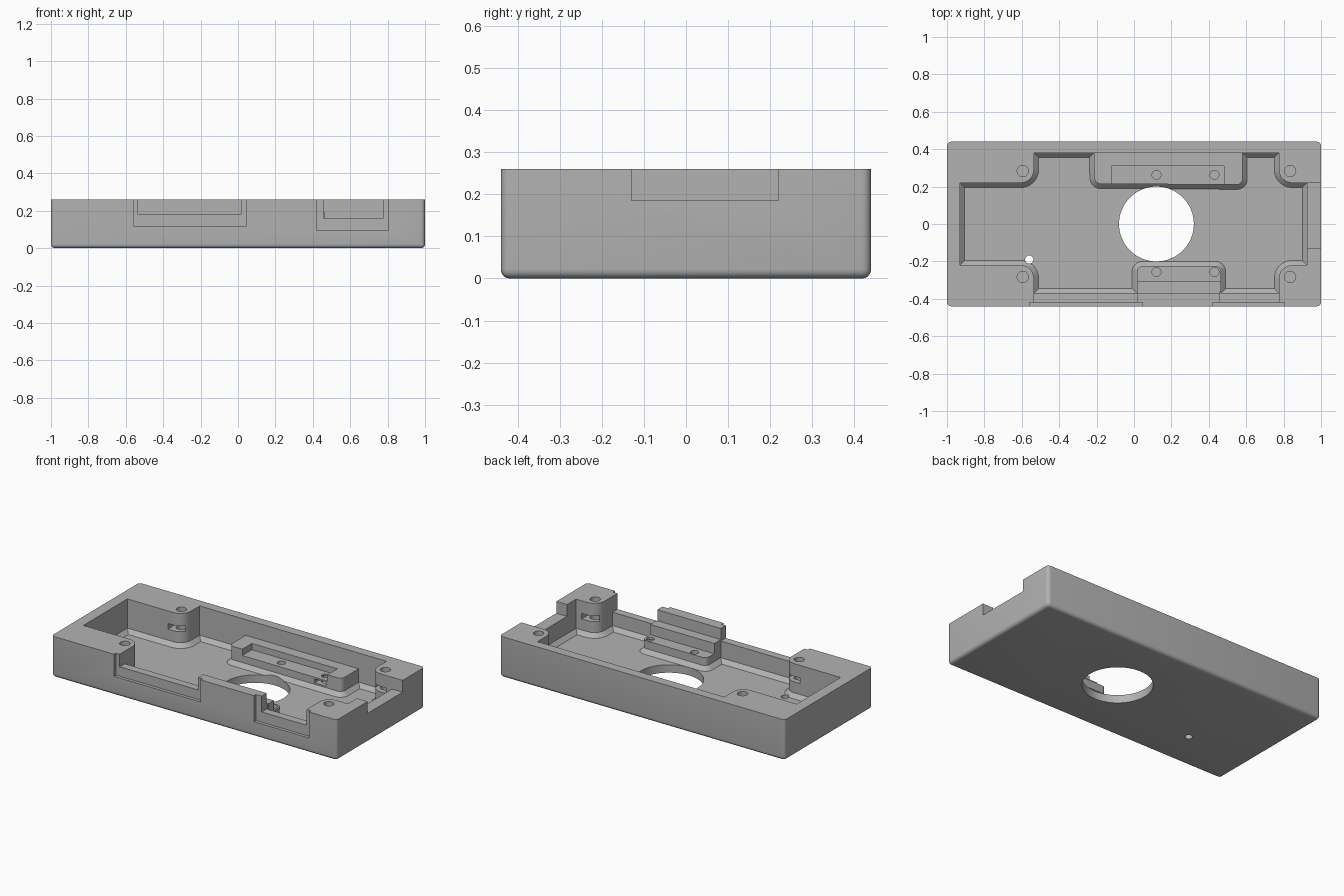
import bpy, bmesh, math
from mathutils import Vector

if "Cube" in bpy.data.objects:
    bpy.data.objects.remove(bpy.data.objects["Cube"])

GREY = (0.45, 0.45, 0.45, 1)
mat = bpy.data.materials.new("plain_grey")
mat.use_nodes = True
mat.diffuse_color = GREY
mat.node_tree.nodes["Principled BSDF"].inputs["Base Color"].default_value = GREY

TOP, ABOVE = 0.26, 0.32
FLOOR, CHAMFER = 0.05, 0.025


def to_object(name, bm):
    bmesh.ops.recalc_face_normals(bm, faces=bm.faces)
    mesh = bpy.data.meshes.new(name)
    bm.to_mesh(mesh)
    bm.free()
    mesh.materials.append(mat)
    obj = bpy.data.objects.new(name, mesh)
    bpy.context.collection.objects.link(obj)
    return obj


def prism(outline, z0, z1):
    bm = bmesh.new()
    face = bm.faces.new([bm.verts.new((x, y, z0)) for x, y in outline])
    new = bmesh.ops.extrude_face_region(bm, geom=[face])["geom"]
    bmesh.ops.translate(bm, vec=(0, 0, z1 - z0),
                        verts=[g for g in new if isinstance(g, bmesh.types.BMVert)])
    bmesh.ops.recalc_face_normals(bm, faces=bm.faces)
    return bm


def rect(x0, x1, y0, y1):
    return [(x0, y0), (x1, y0), (x1, y1), (x0, y1)]


def circle(x, y, r, n=24):
    return [(x + r * math.cos(math.tau * i / n), y + r * math.sin(math.tau * i / n))
            for i in range(n)]


def rounded(corners, steps=8):
    """Replace every (x, y, radius) corner of right angles by an arc."""
    out = []
    for i, (x, y, r) in enumerate(corners):
        p = Vector((x, y))
        if r == 0:
            out.append((x, y))
            continue
        a = (Vector(corners[i - 1][:2]) - p).normalized() * r
        b = (Vector(corners[(i + 1) % len(corners)][:2]) - p).normalized() * r
        for k in range(steps + 1):
            t = math.pi / 2 * k / steps
            out.append(tuple(p + a * (1 - math.sin(t)) + b * (1 - math.cos(t))))
    return out


def bottom_edges(bm, z):
    return [e for e in bm.edges if all(abs(v.co.z - z) < 1e-5 for v in e.verts)]


def cut(body, bm):
    cutter = to_object("cutter", bm)
    cutter.hide_render = True
    mod = body.modifiers.new("cut", 'BOOLEAN')
    mod.operation, mod.solver, mod.object = 'DIFFERENCE', 'EXACT', cutter
    bpy.context.view_layer.objects.active = body
    bpy.ops.object.modifier_apply(modifier=mod.name)
    bpy.data.objects.remove(cutter)


# Outer tray with rounded lower and upright edges
bm = prism(rect(-1, 1, -0.44, 0.44), 0, TOP)
edges = [e for e in bm.edges if min(v.co.z for v in e.verts) < 0.01]
bmesh.ops.bevel(bm, geom=edges, offset=0.022, segments=5, profile=0.5, affect='EDGES')
tray = to_object("enclosure_tray", bm)

# Main cavity, leaving four posts and two mounting blocks
cavity = [
    (-0.93, -0.22, 0), (-0.535, -0.22, 0.07), (-0.535, -0.37, 0), (0.015, -0.37, 0),
    (0.015, -0.225, 0.03), (0.465, -0.225, 0.03), (0.465, -0.37, 0), (0.775, -0.37, 0),
    (0.775, -0.22, 0.07), (0.925, -0.22, 0), (0.925, 0.22, 0), (0.775, 0.22, 0.07),
    (0.775, 0.38, 0), (0.58, 0.38, 0), (0.58, 0.21, 0.03), (-0.21, 0.215, 0.03),
    (-0.215, 0.38, 0), (-0.535, 0.38, 0), (-0.535, 0.22, 0.07), (-0.93, 0.22, 0)]
bm = prism(rounded(cavity), FLOOR, ABOVE)
bmesh.ops.bevel(bm, geom=bottom_edges(bm, FLOOR), offset=CHAMFER, segments=1,
                affect='EDGES', clamp_overlap=False)
cut(tray, bm)

# Box cuts: x0, x1, y0, y1, z0
for x0, x1, y0, y1, z0 in [
        (-0.25, 0.62, 0.15, 0.38, 0.16),      # back block top
        (-0.12, 0.48, 0.15, 0.31, 0.12),      # back block seat
        (-0.02, 0.5, -0.37, -0.18, 0.19),     # front block top
        (-0.02, 0.5, -0.305, -0.18, 0.125),   # front block seat
        (-0.56, 0.045, -0.5, -0.42, 0.12),    # wide front port, outer step
        (-0.535, 0.015, -0.5, -0.36, 0.18),   # wide front port
        (0.42, 0.805, -0.5, -0.42, 0.095),    # small front port, outer step
        (0.46, 0.775, -0.5, -0.36, 0.16),     # small front port
        (0.9, 1.1, -0.13, 0.22, 0.185)]:      # side port
    cut(tray, prism(rect(x0, x1, y0, y1), z0, ABOVE))

# Floor openings
cut(tray, prism(circle(0.12, 0, 0.2, 64), -0.1, 0.1))
cut(tray, prism(circle(-0.56, -0.19, 0.022), -0.1, 0.1))

# Post screw holes with nut slots facing inward
for x in (-0.595, 0.835):
    for side in (-1, 1):
        cut(tray, prism(circle(x, side * 0.283, 0.03), 0.1, ABOVE))
        y0, y1 = sorted((side * 0.19, side * 0.325))
        cut(tray, prism(rect(x - 0.05, x + 0.05, y0, y1), 0.145, 0.18))

# Block screw holes
for x in (0.12, 0.43):
    for y in (-0.257, 0.263):
        cut(tray, prism(circle(x, y, 0.024), 0.075, 0.2))

# Block nut slots
cut(tray, prism(rect(0.39, 0.47, 0.18, 0.3), 0.085, 0.11))
cut(tray, prism(rect(0.39, 0.5, -0.295, -0.235), 0.085, 0.11))

bpy.ops.object.select_all(action='DESELECT')
tray.select_set(True)
bpy.context.view_layer.objects.active = tray
bpy.ops.object.shade_smooth_by_angle(angle=math.radians(30))
